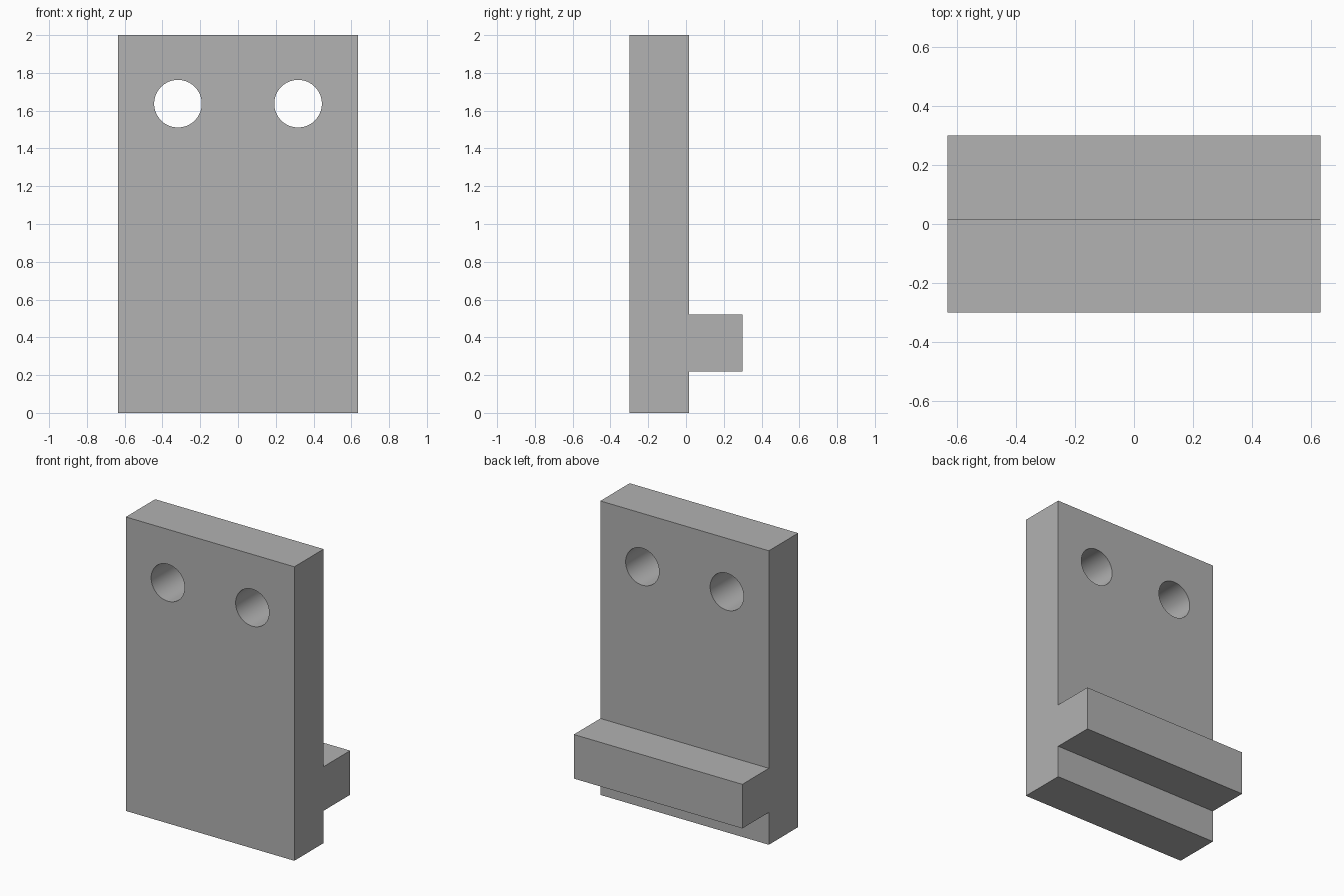
import bpy
import bmesh
from math import pi, radians

cube = bpy.data.objects.get("Cube")
if cube:
    bpy.data.objects.remove(cube, do_unlink=True)

HALF_WIDTH = 0.634
FRONT, STEP, BACK = -0.3, 0.015, 0.3
HEIGHT = 2.0
RAIL_LOW, RAIL_HIGH = 0.22, 0.52
HOLE_X, HOLE_Z, HOLE_RADIUS = 0.318, 1.637, 0.126

grey = bpy.data.materials.new("plain grey")
grey.use_nodes = True
colour = (0.445, 0.445, 0.445, 1)
grey.diffuse_color = colour
grey.node_tree.nodes["Principled BSDF"].inputs["Base Color"].default_value = colour

# Plate with rear rail: one side profile extruded across the width
profile = [(FRONT, 0), (STEP, 0), (STEP, RAIL_LOW), (BACK, RAIL_LOW),
           (BACK, RAIL_HIGH), (STEP, RAIL_HIGH), (STEP, HEIGHT), (FRONT, HEIGHT)]
bm = bmesh.new()
side = bm.faces.new([bm.verts.new((-HALF_WIDTH, y, z)) for y, z in profile])
extruded = bmesh.ops.extrude_face_region(bm, geom=[side])["geom"]
verts = [v for v in extruded if isinstance(v, bmesh.types.BMVert)]
bmesh.ops.translate(bm, verts=verts, vec=(2 * HALF_WIDTH, 0, 0))
bmesh.ops.recalc_face_normals(bm, faces=bm.faces)
mesh = bpy.data.meshes.new("mounting_plate")
bm.to_mesh(mesh)
bm.free()
mesh.materials.append(grey)
plate = bpy.data.objects.new("mounting_plate", mesh)
bpy.context.collection.objects.link(plate)


def drill(x):
    """Cut one round hole through the plate from front to back."""
    bpy.ops.mesh.primitive_cylinder_add(
        vertices=64, radius=HOLE_RADIUS, depth=1,
        location=(x, 0, HOLE_Z), rotation=(pi / 2, 0, 0))
    cutter = bpy.context.object
    cutter.name = "hole_cutter"
    cutter.hide_render = True
    cutter.data.materials.append(grey)
    cut = plate.modifiers.new("hole", "BOOLEAN")
    cut.operation = "DIFFERENCE"
    cut.solver = "EXACT"
    cut.object = cutter
    bpy.ops.object.select_all(action="DESELECT")
    plate.select_set(True)
    bpy.context.view_layer.objects.active = plate
    bpy.ops.object.modifier_apply(modifier=cut.name)
    bpy.data.objects.remove(cutter, do_unlink=True)


# Pair of screw holes near the top
for sign in (-1, 1):
    drill(sign * HOLE_X)

bpy.ops.object.shade_smooth_by_angle(angle=radians(30))
